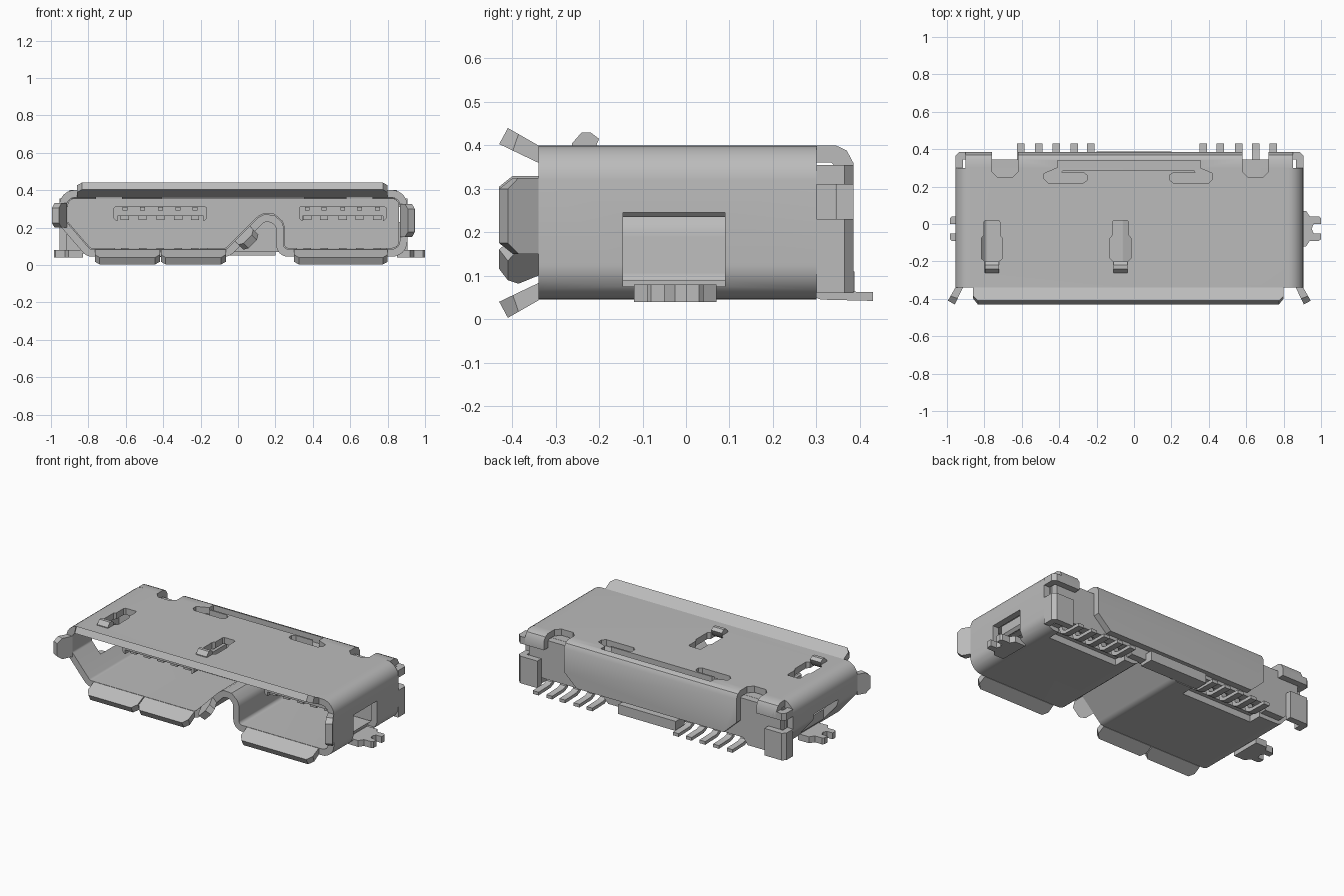
import bpy, bmesh, math
from mathutils import Vector

if "Cube" in bpy.data.objects:
    bpy.data.objects.remove(bpy.data.objects["Cube"], do_unlink=True)

metal = bpy.data.materials.new("light grey")
metal.use_nodes = True
GREY = (0.5, 0.5, 0.5, 1)
metal.diffuse_color = GREY
metal.node_tree.nodes["Principled BSDF"].inputs["Base Color"].default_value = GREY
parts = []


def finish(name, bm):
    bmesh.ops.recalc_face_normals(bm, faces=bm.faces)
    me = bpy.data.meshes.new(name)
    bm.to_mesh(me)
    bm.free()
    me.materials.append(metal)
    ob = bpy.data.objects.new(name, me)
    bpy.context.collection.objects.link(ob)
    parts.append(ob)
    return ob


def loft(name, a, b):
    """Solid between two matching outlines."""
    bm = bmesh.new()
    va, vb = [[bm.verts.new(p) for p in loop] for loop in (a, b)]
    bm.faces.new(va)
    bm.faces.new(vb[::-1])
    for i in range(len(a)):
        j = (i + 1) % len(a)
        bm.faces.new((va[i], vb[i], vb[j], va[j]))
    return finish(name, bm)


def prism(name, pts, axis, lo, hi):
    """Flat outline pushed along an axis."""
    put = {'x': lambda p, h: (h, p[0], p[1]), 'y': lambda p, h: (p[0], h, p[1]),
           'z': lambda p, h: (p[0], p[1], h)}[axis]
    return loft(name, [put(p, lo) for p in pts], [put(p, hi) for p in pts])


def box(name, x0, x1, y0, y1, z0, z1):
    return prism(name, [(x0, y0), (x1, y0), (x1, y1), (x0, y1)], 'z', z0, z1)


def cut(targets, cutter):
    for ob in targets:
        mod = ob.modifiers.new("cut", 'BOOLEAN')
        mod.operation, mod.solver, mod.object = 'DIFFERENCE', 'EXACT', cutter
        bpy.context.view_layer.objects.active = ob
        bpy.ops.object.modifier_apply(modifier=mod.name)
    parts.remove(cutter)
    bpy.data.objects.remove(cutter, do_unlink=True)


def fillet(corners, steps=6):
    """Round each (x, z, radius) corner."""
    out = []
    for i, (x, z, r) in enumerate(corners):
        p = Vector((x, z))
        a = (Vector(corners[i - 1][:2]) - p).normalized()
        b = (Vector(corners[(i + 1) % len(corners)][:2]) - p).normalized()
        half = a.angle(b) / 2
        c = p + (a + b).normalized() * (r / math.sin(half))
        s = p + a * (r / math.tan(half)) - c
        e = p + b * (r / math.tan(half)) - c
        for k in range(steps + 1):
            t = k / steps
            out.append(c + (s * (1 - t) + e * t).normalized() * r)
    return out


def inset(loop, d):
    """Move a clockwise loop inwards by d."""
    out = []
    for i, p in enumerate(loop):
        e1 = (p - loop[i - 1]).normalized()
        e2 = (loop[(i + 1) % len(loop)] - p).normalized()
        n1, n2 = Vector((e1.y, -e1.x)), Vector((e2.y, -e2.x))
        out.append(p + (n1 + n2) * (d / (1 + n1.dot(n2))))
    return out


# Sheet metal shell: rounded tube with a keyed hump in its floor
T = 0.04
outer = fillet([(-0.955, 0.40, 0.08), (0.905, 0.40, 0.08), (0.905, 0.045, 0.08),
                (0.205, 0.045, 0.06), (0.205, 0.295, 0.045), (-0.045, 0.045, 0.06),
                (-0.81, 0.045, 0.06), (-0.955, 0.213, 0.06)])
inner = inset(outer, T)
bm = bmesh.new()
rings = [[bm.verts.new((p.x, y, p.y)) for p in loop]
         for loop, y in ((outer, -0.34), (outer, 0.30), (inner, 0.30), (inner, -0.34))]
n = len(outer)
for k in range(4):
    r, s = rings[k], rings[(k + 1) % 4]
    for i in range(n):
        j = (i + 1) % n
        bm.faces.new((r[i], r[j], s[j], s[i]))
shell = finish("shell", bm)


# Rear sheet folded down from the top
def folded(name, x0, x1, bottom):
    return prism(name, [(0.30, 0.40), (0.345, 0.40), (0.37, 0.388), (0.385, 0.36),
                        (0.385, bottom), (0.345, bottom), (0.345, 0.35),
                        (0.335, 0.36), (0.30, 0.36)], 'x', x0, x1)


rear_flap = folded("rear_flap", -0.62, 0.58, 0.13)
folded("rear_corner_tab_a", -0.90, -0.76, 0.31)
folded("rear_corner_tab_b", 0.72, 0.85, 0.31)

# Rear flap: slanted lower corners
for s, x in ((-1, -0.62), (1, 0.58)):
    cut([rear_flap], prism("cutter", [(x + s * 0.05, 0.26), (x + s * 0.05, 0.1),
                                      (x - s * 0.12, 0.1)], 'y', 0.30, 0.45))

# Openings in the top, sides and floor
for x0, x1 in ((-0.76, -0.62), (0.58, 0.72)):
    cut([shell], prism("cutter", [(x0, 0.28), (x0 + 0.03, 0.25), (x1 - 0.03, 0.25),
                                  (x1, 0.28), (x1, 0.32), (x0, 0.32)], 'z', 0.35, 0.45))
cut([shell, rear_flap], box("cutter", -0.41, 0.355, 0.285, 0.34, 0.345, 0.45))
for m, s in ((-0.03, -1), (-0.03, 1)):
    cut([shell], prism("cutter", [(m + s * a, y) for a, y in (
        (0.22, 0.235), (0.24, 0.22), (0.43, 0.22), (0.45, 0.24), (0.45, 0.27),
        (0.38, 0.30), (0.34, 0.30), (0.36, 0.275), (0.24, 0.275), (0.22, 0.26))],
        'z', 0.35, 0.45))
cut([shell], box("cutter", 0.84, 1.1, -0.145, 0.09, 0.075, 0.245))
cut([shell], box("cutter", -1.1, -0.855, -0.145, 0.09, 0.085, 0.245))
for x0, x1 in ((-0.66, -0.17), (0.32, 0.80)):
    cut([shell], box("cutter", x0, x1, 0.22, 0.4, 0.0, 0.088))

# Keyhole springs in the top
for k, x in enumerate((-0.76, -0.072)):
    half = [(0.038, -0.26), (0.038, -0.20), (0.055, -0.185), (0.055, -0.075),
            (0.043, -0.06), (0.043, 0.01), (0.035, 0.02)]
    cut([shell], prism("cutter", [(x + a, y) for a, y in half] +
                       [(x - a, y) for a, y in half[::-1]], 'z', 0.34, 0.45))
    prism(f"top_spring_{k}", [(-0.262, 0.365), (-0.262, 0.405), (-0.24, 0.43), (-0.22, 0.43),
                              (-0.20, 0.415), (-0.215, 0.38), (-0.235, 0.365)],
          'x', x - 0.037, x + 0.037)


# Flared lips round the front opening
def flare(name, p, q, d):
    p, q, d = Vector(p), Vector(q), Vector(d).normalized()
    along = (q - p).normalized() * 0.025

    def loop(root, tip, y_root, y_tip):
        mid, ym = root.lerp(tip, 0.65), y_root + (y_tip - y_root) * 0.65
        pts = [(p + d * root.x, y_root), (p + d * mid.x, ym), (p + d * tip.x + along, y_tip),
               (q + d * tip.x - along, y_tip), (q + d * mid.x, ym), (q + d * root.x, y_root)]
        return [(v.x, y, v.y) for v, y in pts]

    loft(name, loop(Vector((0, 0)), Vector((0.04, 0)), -0.34, -0.41),
         loop(Vector((-T, 0)), Vector((0.003, 0)), -0.34, -0.43))


flare("top_lip", (-0.86, 0.40), (0.80, 0.40), (0, 1))
for k, (x0, x1) in enumerate(((-0.765, -0.418), (-0.412, -0.065), (0.30, 0.80))):
    flare(f"bottom_lip_{k}", (x0, 0.043), (x1, 0.043), (0, -1))
flare("side_lip_a", (-0.955, 0.33), (-0.955, 0.20), (-1, 0))
flare("side_lip_b", (0.905, 0.325), (0.905, 0.15), (1, 0))
flare("hump_lip", (0.01, 0.10), (0.09, 0.18), (1, -1))

# Forked solder feet
for name, s, root, tip in (("foot_a", -1, 0.83, 0.985), ("foot_b", 1, 0.85, 1.0)):
    prism(name, [(s * x, y) for x, y in (
        (root, -0.12), (tip - 0.08, -0.12), (tip - 0.06, -0.09), (tip - 0.01, -0.09), (tip, -0.08),
        (tip, -0.05), (tip - 0.04, -0.05), (tip - 0.05, -0.025), (tip - 0.04, 0.0),
        (tip, 0.0), (tip, 0.03), (tip - 0.01, 0.04), (tip - 0.06, 0.04),
        (tip - 0.08, 0.07), (root, 0.07))], 'z', 0.04, 0.08)

# Rear corner wraps
for k, (x, s) in enumerate(((-0.955, -1), (0.905, 1))):
    for j, (z0, z1) in enumerate(((0.06, 0.23), (0.31, 0.355))):
        prism(f"rear_wrap_{k}_{j}", [(x, 0.30), (x, 0.365), (x - s * 0.02, 0.385),
                                     (x - s * 0.14, 0.385), (x - s * 0.14, 0.345),
                                     (x - s * T, 0.345), (x - s * T, 0.30)], 'z', z0, z1)

# Insulating core, its rear wall and centre block
core = inset(outer, 0.044)
housing = prism("housing", [tuple(p) for p in core], 'y', 0.12, 0.30)
for x0, x1 in ((-0.66, -0.17), (0.32, 0.80)):
    cut([housing], box("cutter", x0, x1, 0.24, 0.4, 0.0, 0.12))
prism("housing_back", [(-0.90, 0.355), (0.85, 0.355), (0.85, 0.07), (0.80, 0.07), (0.78, 0.11),
                       (0.34, 0.11), (0.30, 0.07), (-0.15, 0.07), (-0.19, 0.11),
                       (-0.64, 0.11), (-0.67, 0.07), (-0.80, 0.07), (-0.90, 0.18)],
      'y', 0.29, 0.344)
box("centre_block", -0.20, 0.20, 0.30, 0.388, 0.05, 0.11)

# Contact tongues, contacts and solder pins
groups = ((-0.665, -0.165, (-0.605, -0.51, -0.415, -0.32, -0.23)),
          (0.325, 0.795, (0.37, 0.46, 0.56, 0.65, 0.745)))
for g, (x0, x1, xs) in enumerate(groups):
    prism(f"tongue_{g}", [(x0, 0.25), (x0, 0.305), (x0 + 0.01, 0.313), (x1 - 0.01, 0.313),
                          (x1, 0.305), (x1, 0.25), (x1 - 0.015, 0.235), (x1 - 0.02, 0.235),
                          (x1 - 0.02, 0.262), (x0 + 0.02, 0.262), (x0 + 0.02, 0.235),
                          (x0 + 0.015, 0.235)], 'y', -0.20, 0.13)
    for k, x in enumerate(xs):
        box(f"contact_{g}_{k}", x - 0.022, x + 0.022, -0.18, 0.13, 0.24, 0.265)
        box(f"contact_tip_{g}_{k}", x - 0.013, x + 0.013, -0.21, -0.19, 0.29, 0.31)
        prism(f"pin_{g}_{k}", [(0.25, 0.13), (0.275, 0.13), (0.295, 0.075), (0.32, 0.065),
                               (0.43, 0.062), (0.43, 0.042), (0.31, 0.045), (0.275, 0.06)],
              'x', x - 0.02, x + 0.02)

# Smooth the bends, keep edges crisp
bpy.ops.object.select_all(action='DESELECT')
for ob in parts:
    ob.select_set(True)
bpy.context.view_layer.objects.active = shell
bpy.ops.object.shade_smooth_by_angle(angle=math.radians(30))
